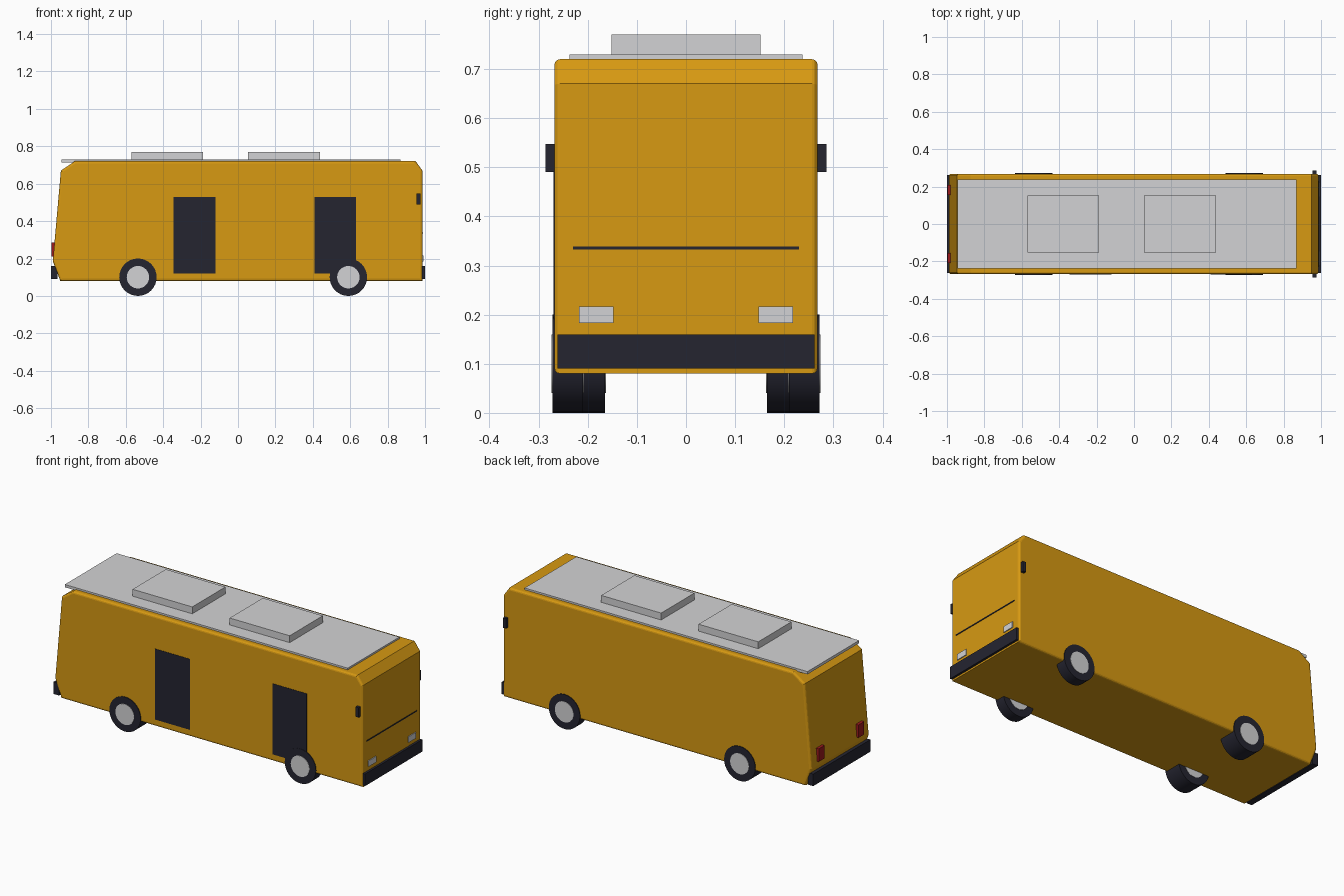
import bpy, bmesh, math
from mathutils import Matrix

if "Cube" in bpy.data.objects:
    bpy.data.objects.remove(bpy.data.objects["Cube"], do_unlink=True)


def material(name, rgb):
    m = bpy.data.materials.new(name)
    m.use_nodes = True
    m.diffuse_color = (*rgb, 1)
    m.node_tree.nodes["Principled BSDF"].inputs["Base Color"].default_value = (*rgb, 1)
    return m


ORANGE = material("orange paint", (0.68, 0.32, 0.006))
GREY = material("light grey", (0.65, 0.65, 0.66))
DARK = material("dark trim", (0.018, 0.018, 0.03))
RED = material("red lamp", (0.33, 0.01, 0.012))


def finish(name, bm, mat):
    bmesh.ops.recalc_face_normals(bm, faces=bm.faces)
    mesh = bpy.data.meshes.new(name)
    bm.to_mesh(mesh)
    bm.free()
    mesh.materials.append(mat)
    ob = bpy.data.objects.new(name, mesh)
    bpy.context.collection.objects.link(ob)
    return ob


def box(name, x, y, z, mat):
    """Box from (low, high) ranges along each axis."""
    bm = bmesh.new()
    bmesh.ops.create_cube(bm, size=1)
    for v in bm.verts:
        for i, (lo, hi) in enumerate((x, y, z)):
            v.co[i] = hi if v.co[i] > 0 else lo
    return finish(name, bm, mat)


def disc(name, x, z, y, radius, mat):
    """Cylinder whose axis runs across the vehicle."""
    bm = bmesh.new()
    place = Matrix.Translation((x, sum(y) / 2, z)) @ Matrix.Rotation(math.pi / 2, 4, "X")
    bmesh.ops.create_cone(bm, cap_ends=True, segments=32, radius1=radius,
                          radius2=radius, depth=abs(y[1] - y[0]), matrix=place)
    ob = finish(name, bm, mat)
    bpy.ops.object.select_all(action="DESELECT")
    ob.select_set(True)
    bpy.context.view_layer.objects.active = ob
    bpy.ops.object.shade_smooth_by_angle(angle=math.radians(35))


# Body: side profile extruded across, with rounded side edges
HALF = 0.268
profile = [(-0.95, 0.08), (-0.99, 0.185), (-0.947, 0.67), (-0.873, 0.72),
           (0.95, 0.72), (0.986, 0.67), (0.986, 0.08)]
bm = bmesh.new()
side = bm.faces.new([bm.verts.new((x, -HALF, z)) for x, z in profile])
extruded = bmesh.ops.extrude_face_region(bm, geom=[side], use_keep_orig=True)
for item in extruded["geom"]:
    if isinstance(item, bmesh.types.BMVert):
        item.co.y = HALF
rims = [e for e in bm.edges if abs(e.verts[0].co.y - e.verts[1].co.y) < 0.01]
bmesh.ops.recalc_face_normals(bm, faces=bm.faces)
bmesh.ops.bevel(bm, geom=rims, offset=0.012, segments=3, profile=0.5, affect="EDGES")
finish("body", bm, ORANGE)

# Roof plate and roof units
box("roof_plate", (-0.945, 0.87), (-0.237, 0.237), (0.714, 0.73), GREY)
for name, x in (("rear", (-0.57, -0.187)), ("front", (0.053, 0.438))):
    box(name + "_roof_unit", x, (-0.152, 0.152), (0.728, 0.77), GREY)

# Doors on one side only
for name, x in (("middle", (-0.345, -0.12)), ("front", (0.41, 0.63))):
    box(name + "_door", x, (-HALF - 0.002, -HALF + 0.004), (0.12, 0.53), DARK)

# Bumpers and nose strip
box("front_bumper", (0.975, 0.999), (-0.262, 0.262), (0.09, 0.16), DARK)
box("rear_bumper", (-1.0, -0.965), (-0.262, 0.262), (0.09, 0.16), DARK)
box("nose_strip", (0.982, 0.989), (-0.23, 0.23), (0.333, 0.339), DARK)


def span(sign, a, b):
    return tuple(sorted((sign * a, sign * b)))


# Lamps, mirrors and wheels on both sides
for label, s in (("near", -1), ("far", 1)):
    box(label + "_headlamp", (0.982, 0.991), span(s, 0.148, 0.218), (0.183, 0.217), GREY)
    box(label + "_tail_lamp", (-0.998, -0.975), span(s, 0.155, 0.208), (0.21, 0.285), RED)
    box(label + "_mirror", (0.955, 0.975), span(s, 0.262, 0.286), (0.49, 0.547), DARK)
    for axle, x, inner in (("front", 0.59, 0.21), ("rear", -0.535, 0.165)):
        disc(f"{label}_{axle}_tyre", x, 0.1, span(s, inner, 0.272), 0.1, DARK)
        disc(f"{label}_{axle}_hub", x, 0.1, span(s, inner - 0.002, 0.274), 0.06, GREY)
